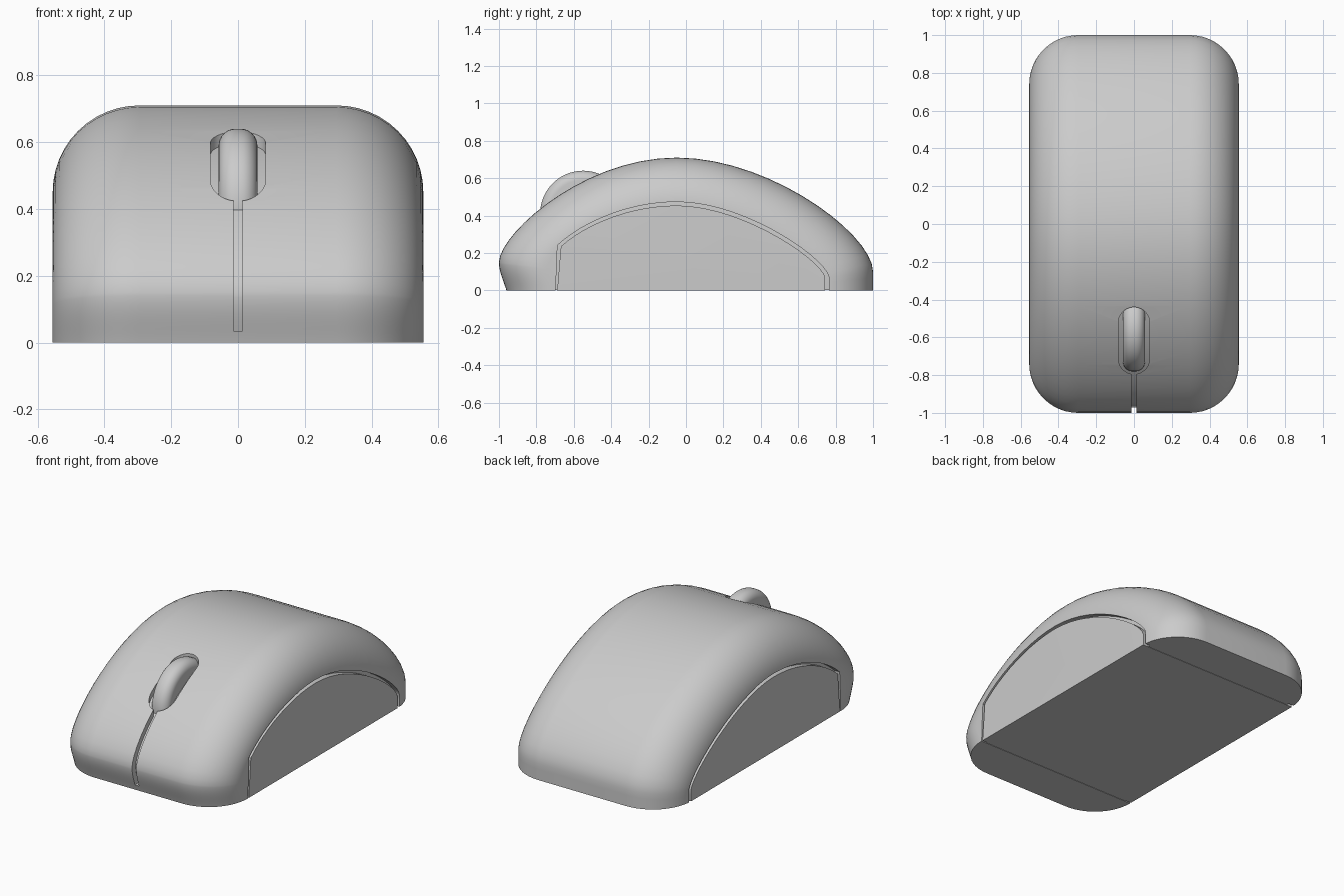
import bpy, bmesh, math
from mathutils import Vector, Matrix
from mathutils.geometry import interpolate_bezier

old = bpy.data.objects.get("Cube")
if old:
    bpy.data.objects.remove(old)

grey = bpy.data.materials.new("light_grey_plastic")
grey.use_nodes = True
colour = (0.6, 0.6, 0.6, 1)
grey.diffuse_color = colour
grey.node_tree.nodes["Principled BSDF"].inputs["Base Color"].default_value = colour

HALF, R = 0.555, 0.26      # half width and edge rounding


def make_object(name, bm):
    bmesh.ops.recalc_face_normals(bm, faces=bm.faces)
    mesh = bpy.data.meshes.new(name)
    bm.to_mesh(mesh)
    bm.free()
    mesh.materials.append(grey)
    ob = bpy.data.objects.new(name, mesh)
    bpy.context.collection.objects.link(ob)
    return ob


def activate(ob):
    bpy.ops.object.select_all(action='DESELECT')
    ob.select_set(True)
    bpy.context.view_layer.objects.active = ob


def smooth(ob):
    activate(ob)
    bpy.ops.object.shade_smooth_by_angle(angle=math.radians(32))


def path(segments):
    """Join cubic segments (start, handle, handle, end) into one point list."""
    points = []
    for seg in segments:
        a, b, c, d = [Vector((y, z, 0)) for y, z in seg]
        points += interpolate_bezier(a, b, c, d, 16)[:-1]
    return points + [d]


def line(a, b):
    a, b = Vector(a), Vector(b)
    return (a, a.lerp(b, 1 / 3), a.lerp(b, 2 / 3), b)


# Side profile at the middle, and the smaller one where the flat flanks begin
outer = path([
    line((-0.84, -0.4), (-0.96, 0)),
    ((-0.96, 0), (-0.975, 0.05), (-1, 0.1), (-1, 0.15)),
    ((-1, 0.15), (-1, 0.3), (-0.55, 0.71), (-0.05, 0.71)),
    ((-0.05, 0.71), (0.45, 0.71), (1, 0.3), (1, 0.1)),
    line((1, 0.1), (1, -0.4))])
inner = path([
    line((-0.62, -0.4), (-0.70, 0)),
    ((-0.70, 0), (-0.715, 0.04), (-0.74, 0.08), (-0.74, 0.12)),
    ((-0.74, 0.12), (-0.72, 0.25), (-0.4, 0.45), (-0.05, 0.45)),
    ((-0.05, 0.45), (0.3, 0.45), (0.72, 0.16), (0.74, 0.07)),
    line((0.74, 0.07), (0.74, -0.4))])


def blend(f):
    return [a.lerp(b, f) for a, b in zip(outer, inner)]


def body(name, inset, floor):
    """Loft the profile across x with rounded edges, cut flat at the floor."""
    bm = bmesh.new()
    r, steps, rings = R - inset, 12, []
    for side in (-1, 1):
        angles = [math.pi / 2 * i / steps for i in range(steps + 1)]
        for a in (reversed(angles) if side < 0 else angles):
            x = side * (HALF - R + r * math.sin(a))
            f = (inset + r * (1 - math.cos(a))) / R
            rings.append([bm.verts.new((x, p.x, p.y)) for p in blend(f)])
    for r0, r1 in zip(rings, rings[1:]):
        for i in range(len(r0) - 1):
            bm.faces.new((r0[i], r0[i + 1], r1[i + 1], r1[i]))
    bm.faces.new(rings[0])
    bm.faces.new(rings[-1])
    bmesh.ops.bisect_plane(bm, geom=bm.verts[:] + bm.edges[:] + bm.faces[:],
                           plane_co=(0, 0, floor), plane_no=(0, 0, 1), clear_inner=True)
    bmesh.ops.holes_fill(bm, edges=[e for e in bm.edges if e.is_boundary], sides=0)
    return make_object(name, bm)


def prism(name, points, direction):
    bm = bmesh.new()
    face = bm.faces.new([bm.verts.new(p) for p in points])
    new = bmesh.ops.extrude_face_region(bm, geom=[face])["geom"]
    bmesh.ops.translate(bm, vec=direction,
                        verts=[v for v in new if isinstance(v, bmesh.types.BMVert)])
    return make_object(name, bm)


def cut(ob, cutter):
    cutter.hide_render = True
    mod = ob.modifiers.new("cut", 'BOOLEAN')
    mod.operation, mod.solver, mod.object = 'DIFFERENCE', 'EXACT', cutter
    activate(ob)
    bpy.ops.object.modifier_apply(modifier=mod.name)
    bpy.data.objects.remove(cutter)


shell = body("shell", 0, 0)
core = body("inner_core", 0.035, 0.002)

# Seam around the flanks and under the front edge
upper = [(-1.1, -0.05)] + [tuple(p[:2]) for p in blend(0.91) if p.x > -0.705]
lower = [(-1.1, -0.075)] + [tuple(p[:2]) for p in blend(0.985) if p.x > -0.695]
seam = [(-0.8, y, z) for y, z in upper + lower[::-1]]
cut(shell, prism("seam_cutter", seam, (1.6, 0, 0)))

# Split between the two buttons
split = [(-0.014, -1.1, 0.035), (0.014, -1.1, 0.035),
         (0.014, -0.72, 0.035), (-0.014, -0.72, 0.035)]
cut(shell, prism("split_cutter", split, (0, 0, 0.8)))

# Rounded wheel slot
slot, width, front, back = [], 0.083, -0.795, -0.44
for i in range(32):
    a = 2 * math.pi * (i + 0.5) / 32
    centre = back - width if math.sin(a) > 0 else front + width
    slot.append((width * math.cos(a), centre + width * math.sin(a), 0.3))
cut(shell, prism("slot_cutter", slot, (0, 0, 0.7)))

# Scroll wheel with rounded rims
bm = bmesh.new()
bmesh.ops.create_cone(bm, cap_ends=True, segments=64, radius1=0.23, radius2=0.23, depth=0.116)
rims = [e for e in bm.edges if abs(e.verts[0].co.z - e.verts[1].co.z) < 0.01]
bmesh.ops.bevel(bm, geom=rims, offset=0.05, segments=8, profile=0.5, affect='EDGES')
bmesh.ops.transform(bm, verts=bm.verts, matrix=Matrix.Translation((0, -0.55, 0.41))
                    @ Matrix.Rotation(math.pi / 2, 4, 'Y'))
wheel = make_object("scroll_wheel", bm)

for part in (shell, core, wheel):
    smooth(part)
